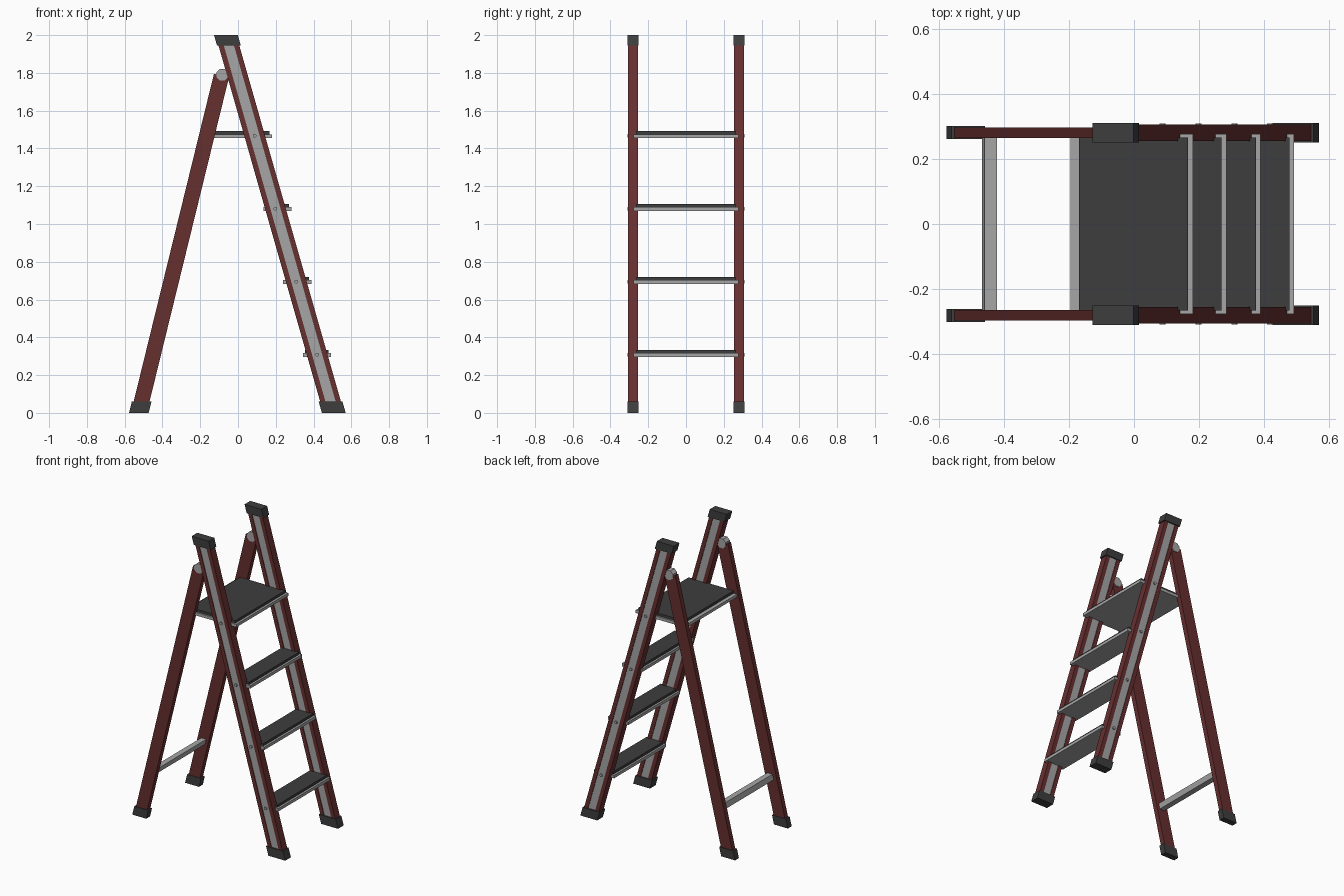
import bpy, bmesh, math
from mathutils import Matrix

if "Cube" in bpy.data.objects:
    bpy.data.objects.remove(bpy.data.objects["Cube"])

def material(name, rgb):
    m = bpy.data.materials.new(name)
    m.diffuse_color = (*rgb, 1)
    m.use_nodes = True
    m.node_tree.nodes["Principled BSDF"].inputs["Base Color"].default_value = m.diffuse_color
    return m

RED = material("dark red", (0.135, 0.029, 0.029))
GREY = material("light grey", (0.38, 0.38, 0.38))
DARK = material("charcoal", (0.047, 0.047, 0.047))

def finish(bm, name, mat):
    bmesh.ops.recalc_face_normals(bm, faces=bm.faces)
    me = bpy.data.meshes.new(name)
    bm.to_mesh(me)
    bm.free()
    me.materials.append(mat)
    ob = bpy.data.objects.new(name, me)
    bpy.context.collection.objects.link(ob)
    return ob

def prism(name, outline, y0, y1, mat):
    """Side outline in x, z extruded from y0 to y1."""
    bm = bmesh.new()
    face = bm.faces.new([bm.verts.new((x, y0, z)) for x, z in outline])
    geo = bmesh.ops.extrude_face_region(bm, geom=[face])["geom"]
    for v in geo:
        if isinstance(v, bmesh.types.BMVert):
            v.co.y = y1
    return finish(bm, name, mat)

def box(name, x0, x1, y, z0, z1, mat):
    return prism(name, [(x0, z0), (x1, z0), (x1, z1), (x0, z1)], -y, y, mat)

def pin(name, x, z, r, y0, y1, sides, mat):
    bm = bmesh.new()
    bmesh.ops.create_cone(bm, cap_ends=True, segments=sides, radius1=r, radius2=r, depth=abs(y1 - y0),
                          matrix=Matrix.Translation((x, (y0 + y1) / 2, z))
                          @ Matrix.Rotation(math.pi / 2, 4, 'X') @ Matrix.Rotation(math.pi / sides, 4, 'Z'))
    return finish(bm, name, mat)

def front_x(z):
    return 0.507 - 0.2855 * z

def rear_x(z):
    return -0.525 + 0.245 * z

def slanted(line, z0, z1, a, b):
    """Sheared outline between offsets a and b of a leaning centre line."""
    return [(line(z0) + a, z0), (line(z0) + b, z0), (line(z1) + b, z1), (line(z1) + a, z1)]

STEPS = [(0.418, 0.297), (0.314, 0.683), (0.209, 1.069)]

for s, side in ((-1, "near"), (1, "far")):
    # Front rail: two red flanges around a grey web
    for part, a, b in (("rear", -0.055, -0.027), ("front", 0.027, 0.055)):
        prism(f"front_rail_{part}_flange_{side}", slanted(front_x, 0.03, 1.97, a, b), s * 0.255, s * 0.306, RED)
    prism(f"front_rail_web_{side}", slanted(front_x, 0.03, 1.97, -0.028, 0.028), s * 0.259, s * 0.302, GREY)
    # Feet and top cap
    prism(f"front_foot_{side}", slanted(front_x, 0, 0.06, -0.063, 0.063), s * 0.251, s * 0.311, DARK)
    prism(f"top_cap_{side}", slanted(front_x, 1.945, 2.0, -0.063, 0.063), s * 0.251, s * 0.311, DARK)
    prism(f"rear_foot_{side}", slanted(rear_x, 0, 0.06, -0.052, 0.052), s * 0.261, s * 0.301, DARK)
    # Rear leg with a square-cut top, and its hinge pin
    leg = slanted(rear_x, 0.03, 1.795, -0.042, 0.042)
    leg[2] = (rear_x(1.775) + 0.042, 1.775)
    prism(f"rear_leg_{side}", leg, s * 0.264, s * 0.297, RED)
    pin(f"hinge_pin_{side}", -0.083, 1.79, 0.034, s * 0.258, s * 0.303, 8, GREY)
    # Rivets holding the steps
    for z in [z for _, z in STEPS] + [1.455]:
        pin(f"step_rivet_{side}", front_x(z + 0.012), z + 0.012, 0.01, s * 0.28, s * 0.31, 8, GREY)

# Steps: grey tray with a charcoal tread
for x, z in STEPS:
    box("step_tray", x - 0.075, x + 0.075, 0.277, z, z + 0.02, GREY)
    box("step_tread", x - 0.062, x + 0.061, 0.266, z + 0.015, z + 0.037, DARK)

# Standing platform
box("platform_tray", -0.195, 0.181, 0.277, 1.455, 1.475, GREY)
box("platform_tread", -0.17, 0.166, 0.266, 1.47, 1.492, DARK)

# Brace between the rear legs
prism("rear_brace", slanted(rear_x, 0.297, 0.333, -0.016, 0.022), -0.27, 0.27, GREY)
